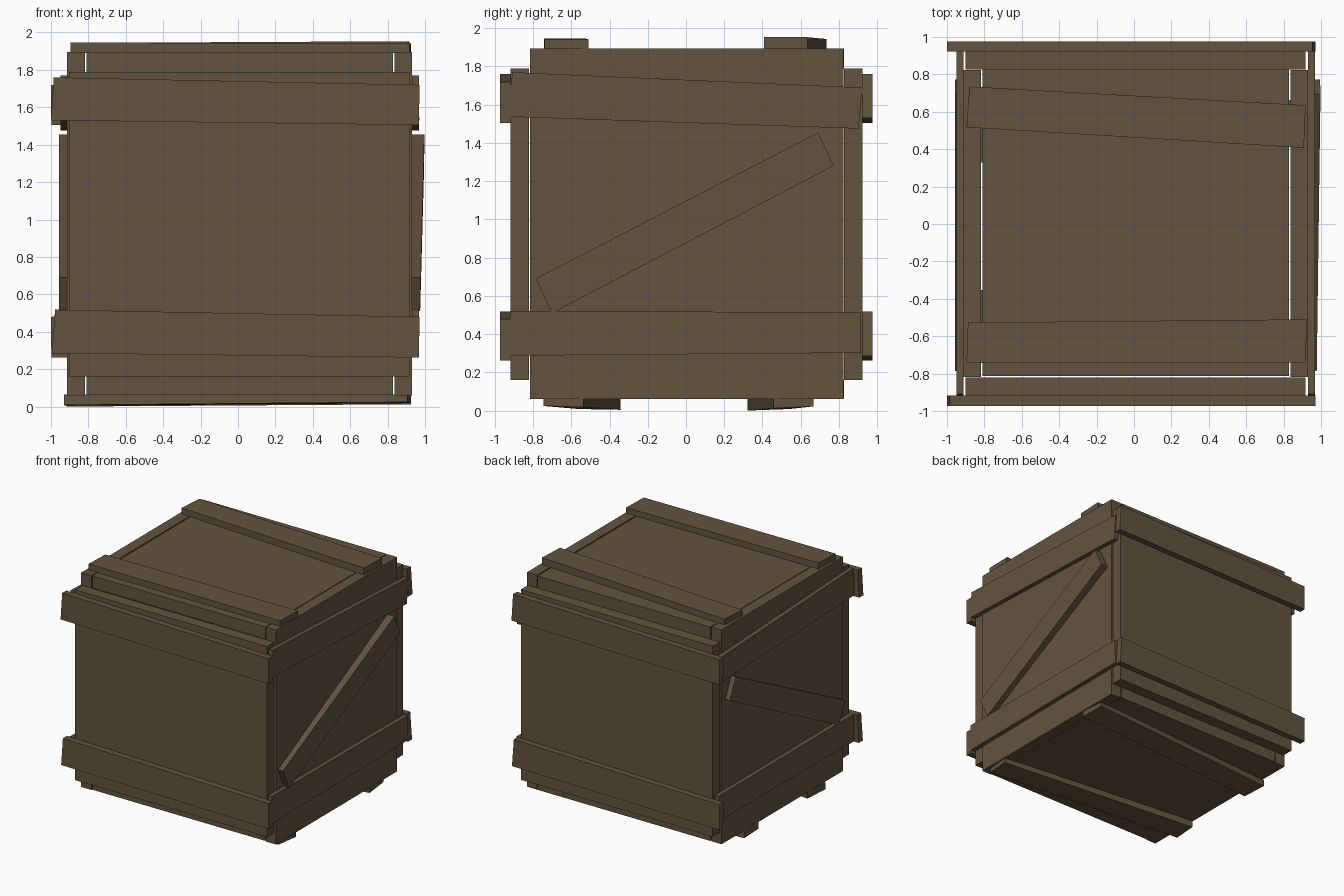
import bpy

if "Cube" in bpy.data.objects:
    bpy.data.objects.remove(bpy.data.objects["Cube"])

wood = bpy.data.materials.new("weathered_brown_wood")
wood.diffuse_color = (0.125, 0.087, 0.048, 1)
wood.use_nodes = True
wood.node_tree.nodes["Principled BSDF"].inputs["Base Color"].default_value = wood.diffuse_color

# How a flat outline (u, v) and a depth d map to space for each facing axis
PLACE = {
    "x": lambda u, v, d: (d, u, v),
    "y": lambda u, v, d: (u, d, v),
    "z": lambda u, v, d: (u, v, d),
}
CX = 0.009  # crate centre line in x


def board(name, axis, corners, near, far):
    """Flat board: four outline corners, extruded between two depths per corner."""
    near = near if isinstance(near, tuple) else (near,) * 4
    far = far if isinstance(far, tuple) else (far,) * 4
    verts = [PLACE[axis](u, v, d) for (u, v), d in zip(corners, near)]
    verts += [PLACE[axis](u, v, d) for (u, v), d in zip(corners, far)]
    faces = [(0, 1, 2, 3), (7, 6, 5, 4)]
    faces += [(i, i + 4, (i + 1) % 4 + 4, (i + 1) % 4) for i in range(4)]
    mesh = bpy.data.meshes.new(name)
    mesh.from_pydata(verts, [], faces)
    mesh.materials.append(wood)
    # consistent outward normals
    import bmesh
    bm = bmesh.new()
    bm.from_mesh(mesh)
    bmesh.ops.recalc_face_normals(bm, faces=bm.faces)
    bm.to_mesh(mesh)
    bm.free()
    obj = bpy.data.objects.new(name, mesh)
    bpy.context.collection.objects.link(obj)
    return obj


def rect(u0, u1, v0, v1):
    return [(u0, v0), (u1, v0), (u1, v1), (u0, v1)]


# Six wall panels
board("front_panel", "y", rect(-0.90, 0.918, 0.16, 1.79), -0.918, -0.821)
board("back_panel", "y", rect(-0.90, 0.918, 0.16, 1.79), 0.827, 0.924)
board("right_panel", "x", rect(-0.817, 0.823, 0.06, 1.895), 0.836, 0.931)
board("left_panel", "x", rect(-0.817, 0.823, 0.06, 1.895), -0.913, -0.818)
board("top_panel", "z", rect(-0.810, 0.828, -0.813, 0.827), 1.79, 1.893)
board("bottom_panel", "z", rect(-0.810, 0.828, -0.813, 0.827), 0.062, 0.16)

# Front planks, and back planks sloping the opposite way
upper = [(-1.0, 1.53), (0.968, 1.505), (0.970, 1.72), (-0.985, 1.76)]
lower = [(-0.995, 0.285), (0.968, 0.262), (0.970, 0.48), (-0.978, 0.518)]
for label, pts in (("upper", upper), ("lower", lower)):
    board("front_plank_" + label, "y", pts, -0.972, -0.916)
    board("back_plank_" + label, "y", [(-0.03 - u, v) for u, v in pts], 0.922, 0.976)

# Side planks, mirrored across the crate
upper = [(-0.925, 1.537), (0.903, 1.475), (0.922, 1.69), (-0.910, 1.77)]
lower = [(-0.920, 0.287), (0.917, 0.302), (0.912, 0.514), (-0.922, 0.521)]
for side, s in (("right", 1), ("left", -1)):
    for label, pts in (("upper", upper), ("lower", lower)):
        board(f"{side}_plank_{label}", "x", pts, CX + s * 0.92, CX + s * 0.959)

# Diagonal braces, the right one leaning out slightly towards its top end
brace = [(-0.70, 0.51), (0.772, 1.28), (0.692, 1.455), (-0.787, 0.69)]
board("right_brace", "x", brace, 0.928, (0.974, 0.995, 0.997, 0.977))
board("left_brace", "x", brace, -0.91, -0.956)

# Lid planks
board("lid_plank_back", "z",
      [(-0.895, 0.517), (0.908, 0.407), (0.918, 0.635), (-0.88, 0.735)],
      1.89, (1.944, 1.953, 1.953, 1.944))
board("lid_plank_front", "z",
      [(-0.895, -0.742), (0.918, -0.740), (0.924, -0.51), (-0.888, -0.527)],
      1.89, (1.946, 1.942, 1.942, 1.946))

# Floor runners, splayed towards the middle on the left
board("runner_front", "z",
      [(-0.93, -0.56), (0.905, -0.746), (0.925, -0.537), (-0.91, -0.343)],
      (0.008, 0.024, 0.018, 0.004), 0.064)
board("runner_back", "z",
      [(-0.91, 0.322), (0.925, 0.458), (0.91, 0.667), (-0.93, 0.54)],
      (0.0, 0.012, 0.022, 0.008), 0.064)
